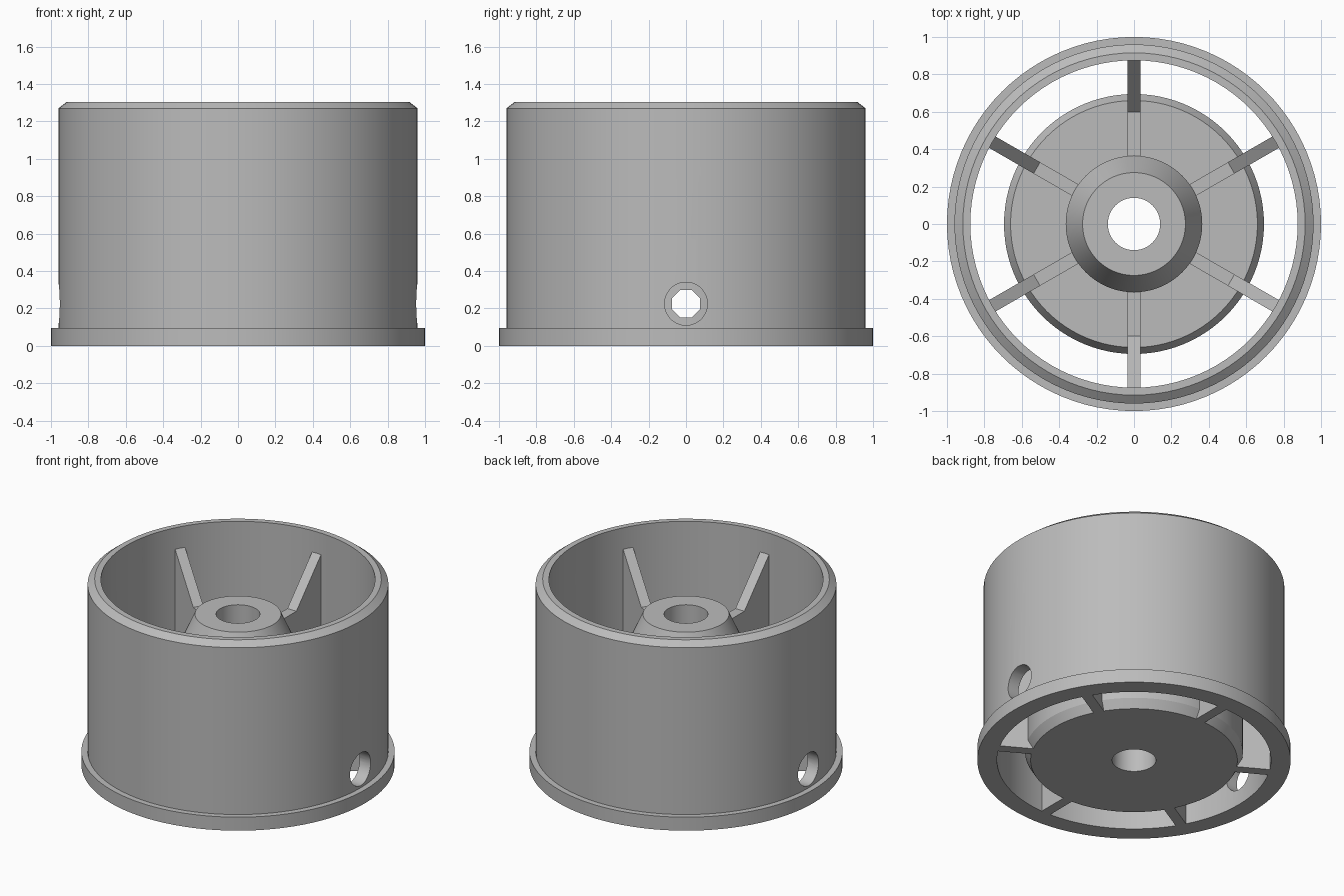
import bpy, bmesh, math
from mathutils import Matrix

if "Cube" in bpy.data.objects:
    bpy.data.objects.remove(bpy.data.objects["Cube"], do_unlink=True)

grey = bpy.data.materials.new("plain_grey")
grey.use_nodes = True
colour = (0.5, 0.5, 0.5, 1)
grey.diffuse_color = colour
grey.node_tree.nodes["Principled BSDF"].inputs["Base Color"].default_value = colour


def finish(name, bm):
    bmesh.ops.recalc_face_normals(bm, faces=bm.faces)
    mesh = bpy.data.meshes.new(name)
    bm.to_mesh(mesh)
    bm.free()
    mesh.materials.append(grey)
    obj = bpy.data.objects.new(name, mesh)
    bpy.context.collection.objects.link(obj)
    return obj


def lathe(name, profile, steps=96):
    """Turn a closed (radius, height) profile around z."""
    bm = bmesh.new()
    rings = []
    for i in range(steps):
        a = math.tau * i / steps
        rings.append([bm.verts.new((r * math.cos(a), r * math.sin(a), z)) for r, z in profile])
    n = len(profile)
    for i in range(steps):
        here, there = rings[i], rings[(i + 1) % steps]
        for j in range(n):
            k = (j + 1) % n
            bm.faces.new((here[j], there[j], there[k], here[k]))
    return finish(name, bm)


def select_only(obj):
    bpy.ops.object.select_all(action='DESELECT')
    obj.select_set(True)
    bpy.context.view_layer.objects.active = obj


def drill_across(obj, radius, sides, height):
    """Bore a hole along x through the part."""
    bm = bmesh.new()
    turn = (Matrix.Translation((0, 0, height)) @ Matrix.Rotation(math.pi / 2, 4, 'Y')
            @ Matrix.Rotation(math.pi / sides, 4, 'Z'))
    bmesh.ops.create_cone(bm, cap_ends=True, segments=sides, radius1=radius,
                          radius2=radius, depth=3, matrix=turn)
    cutter = finish("cutter", bm)
    cutter.hide_render = True
    mod = obj.modifiers.new("bore", 'BOOLEAN')
    mod.operation = 'DIFFERENCE'
    mod.solver = 'EXACT'
    mod.object = cutter
    select_only(obj)
    bpy.ops.object.modifier_apply(modifier=mod.name)
    bpy.data.objects.remove(cutter, do_unlink=True)


def smooth(obj):
    select_only(obj)
    bpy.ops.object.shade_smooth_by_angle(angle=math.radians(20))


# Outer drum with bottom flange and chamfered top lip
drum = lathe("outer_drum", [(0.875, 0), (1, 0), (1, 0.095), (0.96, 0.095),
                            (0.96, 1.27), (0.915, 1.305), (0.875, 1.305)])
drill_across(drum, 0.115, 32, 0.225)
smooth(drum)

# Hub: chamfered disc, collar and tapered boss around the centre bore
hub = lathe("hub", [(0.14, 0), (0.66, 0), (0.695, 0.06), (0.695, 0.39), (0.66, 0.45),
                    (0.365, 0.45), (0.365, 0.86), (0.275, 1.06), (0.14, 1.06)])
drill_across(hub, 0.08, 8, 0.225)
smooth(hub)

# Six radial ribs, rising towards the drum wall
rib_side = [(0.64, 0), (0.885, 0), (0.885, 1.165), (0.6, 0.86),
            (0.3, 0.86), (0.3, 0.4), (0.64, 0.4)]
for i in range(6):
    bm = bmesh.new()
    face = bm.faces.new([bm.verts.new((r, -0.035, z)) for r, z in rib_side])
    out = bmesh.ops.extrude_face_region(bm, geom=[face], use_keep_orig=True)
    moved = [v for v in out["geom"] if isinstance(v, bmesh.types.BMVert)]
    bmesh.ops.translate(bm, verts=moved, vec=(0, 0.07, 0))
    bm.transform(Matrix.Rotation(math.radians(30 + 60 * i), 4, 'Z'))
    finish(f"rib_{i + 1}", bm)
